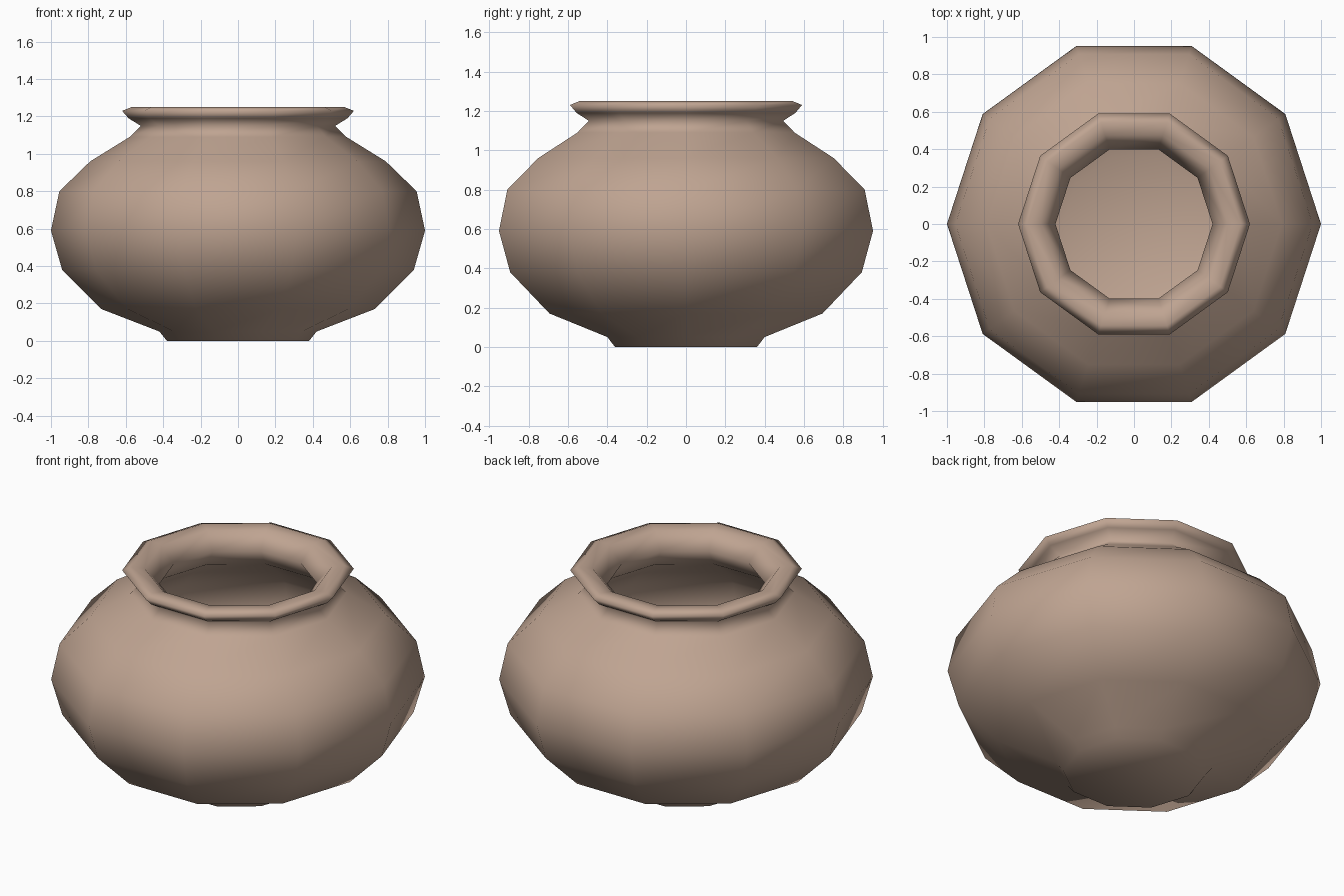
import bpy
import bmesh
from math import cos, sin, tau

SIDES = 10

# Remove the default cube
cube = bpy.data.objects.get("Cube")
if cube:
    bpy.data.objects.remove(cube, do_unlink=True)

# Fired clay colour
clay = bpy.data.materials.new("fired_clay")
clay.use_nodes = True
colour = (0.52, 0.37, 0.285, 1)
clay.diffuse_color = colour
shader = clay.node_tree.nodes["Principled BSDF"]
shader.inputs["Base Color"].default_value = colour
shader.inputs["Roughness"].default_value = 0.9

# Wall profile as (radius, height): foot, belly, neck, lip, then the hollow inside
outside = [(0.38, 0), (0.42, 0.05), (0.73, 0.17), (0.94, 0.38), (1, 0.59),
           (0.955, 0.80), (0.79, 0.96), (0.58, 1.09), (0.52, 1.15),
           (0.585, 1.19), (0.62, 1.23), (0.57, 1.25)]
inside = [(0.50, 1.24), (0.42, 1.15), (0.50, 1.04), (0.73, 0.89), (0.87, 0.76),
          (0.90, 0.59), (0.85, 0.42), (0.67, 0.26), (0.38, 0.13)]


def lathe(name, profile, material):
    """Turn a profile around z and close both ends."""
    bm = bmesh.new()
    rings = [[bm.verts.new((r * cos(tau * i / SIDES), r * sin(tau * i / SIDES), z))
              for i in range(SIDES)] for r, z in profile]
    for low, high in zip(rings, rings[1:]):
        for i in range(SIDES):
            j = (i + 1) % SIDES
            bm.faces.new((low[i], low[j], high[j], high[i]))
    bm.faces.new(rings[0][::-1])
    bm.faces.new(rings[-1])
    for face in bm.faces:
        face.smooth = True
    mesh = bpy.data.meshes.new(name)
    bm.to_mesh(mesh)
    bm.free()
    mesh.materials.append(material)
    obj = bpy.data.objects.new(name, mesh)
    bpy.context.collection.objects.link(obj)
    return obj


lathe("clay_pot", outside + inside, clay)
